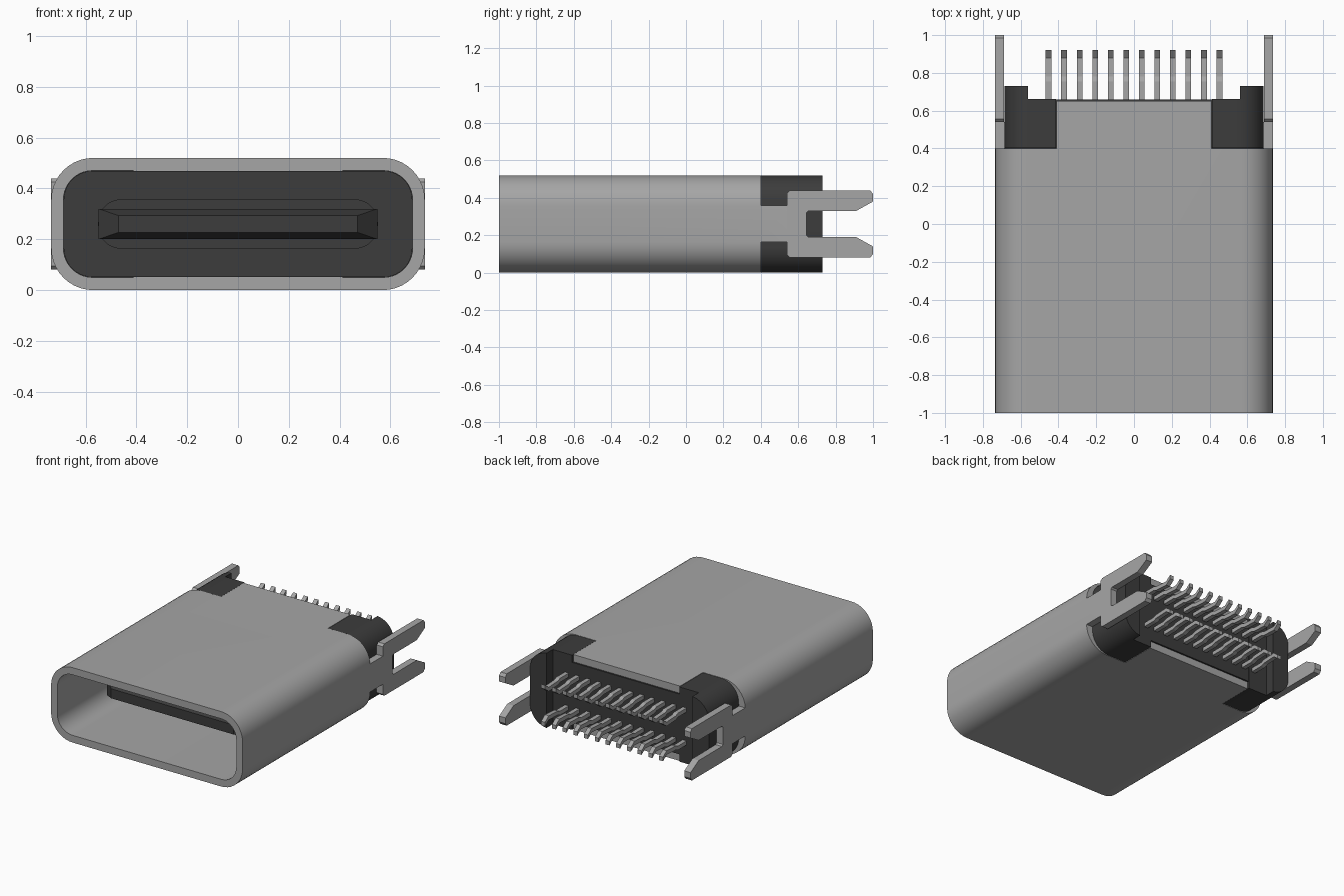
import bpy, bmesh, math

cube = bpy.data.objects.get("Cube")
if cube:
    bpy.data.objects.remove(cube, do_unlink=True)


def material(name, rgb, metallic=0.0):
    m = bpy.data.materials.new(name)
    m.use_nodes = True
    m.diffuse_color = (*rgb, 1)
    m.node_tree.nodes["Principled BSDF"].inputs["Base Color"].default_value = (*rgb, 1)
    return m


STEEL = material("grey metal", (0.38, 0.38, 0.38))
PLASTIC = material("dark plastic", (0.045, 0.045, 0.045))
MID = 0.26  # height of the horizontal symmetry plane


def make_object(name, bm, mat):
    bmesh.ops.recalc_face_normals(bm, faces=bm.faces)
    mesh = bpy.data.meshes.new(name)
    bm.to_mesh(mesh)
    bm.free()
    mesh.materials.append(mat)
    ob = bpy.data.objects.new(name, mesh)
    bpy.context.collection.objects.link(ob)
    return ob


def loft(name, loops, mat, closed=False):
    """Join equal loops with quads; cap the ends, or close into a ring."""
    bm = bmesh.new()
    rings = [[bm.verts.new(p) for p in loop] for loop in loops]
    pairs = list(zip(rings, rings[1:]))
    if closed:
        pairs.append((rings[-1], rings[0]))
    else:
        bm.faces.new(rings[0])
        bm.faces.new(rings[-1])
    for a, b in pairs:
        for i in range(len(a)):
            j = (i + 1) % len(a)
            bm.faces.new((a[i], a[j], b[j], b[i]))
    return make_object(name, bm, mat)


def rounded(hw, hh, r, steps=10):
    """Rounded rectangle in x and z around the mid plane."""
    pts = []
    for k, (sx, sz) in enumerate(((1, 1), (-1, 1), (-1, -1), (1, -1))):
        for i in range(steps + 1):
            a = math.pi / 2 * (k + i / steps)
            pts.append((sx * (hw - r) + r * math.cos(a),
                        MID + sz * (hh - r) + r * math.sin(a)))
    return pts


def at_y(pts, y):
    return [(x, y, z) for x, z in pts]


def prism_y(name, pts, y0, y1, mat):
    return loft(name, [at_y(pts, y0), at_y(pts, y1)], mat)


def prism_x(name, pts, x0, x1, mat):
    return loft(name, [[(x, y, z) for y, z in pts] for x in (x0, x1)], mat)


def smooth(ob):
    bpy.ops.object.select_all(action='DESELECT')
    ob.select_set(True)
    bpy.context.view_layer.objects.active = ob
    for mod in list(ob.modifiers):
        bpy.ops.object.modifier_apply(modifier=mod.name)
    bpy.ops.object.shade_smooth_by_angle(angle=math.radians(30))


# Metal shell: a rounded tube with the rear corners cut away
outer, inner = rounded(0.735, 0.26, 0.165), rounded(0.687, 0.21, 0.115)
shell = loft("shell", [at_y(outer, -1), at_y(outer, 0.65),
                       at_y(inner, 0.65), at_y(inner, -1)], STEEL, closed=True)
notch = [(0.4, -0.1), (0.8, -0.1), (0.8, 0.62), (0.4, 0.62),
         (0.4, 0.36), (0.54, 0.36), (0.54, 0.165), (0.4, 0.165)]
cutters = []
for s in (1, -1):
    cutter = prism_x("notch_cutter", notch, s * 0.41, s, STEEL)
    cutter.hide_render = True
    mod = shell.modifiers.new("notch", 'BOOLEAN')
    mod.operation, mod.solver, mod.object = 'DIFFERENCE', 'EXACT', cutter
    cutters.append(cutter)
smooth(shell)
for cutter in cutters:
    bpy.data.objects.remove(cutter, do_unlink=True)

# Forked mounting legs on both sides
half = [(0.54, 0.18), (0.56, 0.18), (0.995, 0.165), (1.0, 0.16), (1.0, 0.12),
        (0.91, 0.07), (0.655, 0.07), (0.645, 0.06)]
half[0:3] = [(0.54, 0.165), (0.555, 0.18), (0.985, 0.18)]
fork = half + [(y, -z) for y, z in reversed(half)]
fork = [(y, MID + z) for y, z in fork]
for s, side in ((1, "left"), (-1, "right")):
    prism_x(side + "_mounting_leg", fork, s * 0.687, s * 0.735, STEEL)

# Plastic insulator: core inside the shell, rear corner blocks and ears
smooth(prism_y("insulator_core", rounded(0.686, 0.209, 0.114), 0.0, 0.66, PLASTIC))
corner = rounded(0.686, 0.259, 0.135)
for s, side in ((1, "left"), (-1, "right")):
    for part, x_in, y0, y1 in (("corner_block", 0.412, 0.402, 0.661),
                               ("rear_ear", 0.56, 0.655, 0.73)):
        right_half = [p for p in corner if p[0] > 0.5]
        lower = [p for p in right_half if p[1] < MID]
        upper = [p for p in right_half if p[1] > MID]
        pts = ([(x_in, MID - 0.259)] + [p for p in lower if p[0] > x_in]
               + [p for p in upper if p[0] > x_in] + [(x_in, MID + 0.259)])
        smooth(prism_y(side + "_" + part, [(s * x, z) for x, z in pts], y0, y1, PLASTIC))

# Tongue with a chamfered tip, on a thicker rounded root
smooth(prism_y("tongue_root", rounded(0.55, 0.097, 0.09), -0.2, 0.05, PLASTIC))


def box_loop(hw, hh, y):
    return [(-hw, y, MID - hh), (hw, y, MID - hh), (hw, y, MID + hh), (-hw, y, MID + hh)]


loft("tongue", [box_loop(0.47, 0.033, -0.72), box_loop(0.549, 0.06, -0.65),
                box_loop(0.549, 0.06, 0.05)], PLASTIC)

# Two rows of bent contact pins
path = [(0.62, 0.10), (0.755, 0.10), (0.78, 0.09), (0.88, 0.085), (0.92, 0.115)]
bar = path + [(y, z + 0.028) for y, z in reversed(path)]
for s, row in ((1, "upper"), (-1, "lower")):
    for i in range(12):
        x = (i - 5.5) * 0.0823
        prism_x(f"{row}_pin_{i + 1}", [(y, MID + s * z) for y, z in bar],
                x - 0.015, x + 0.015, STEEL)
